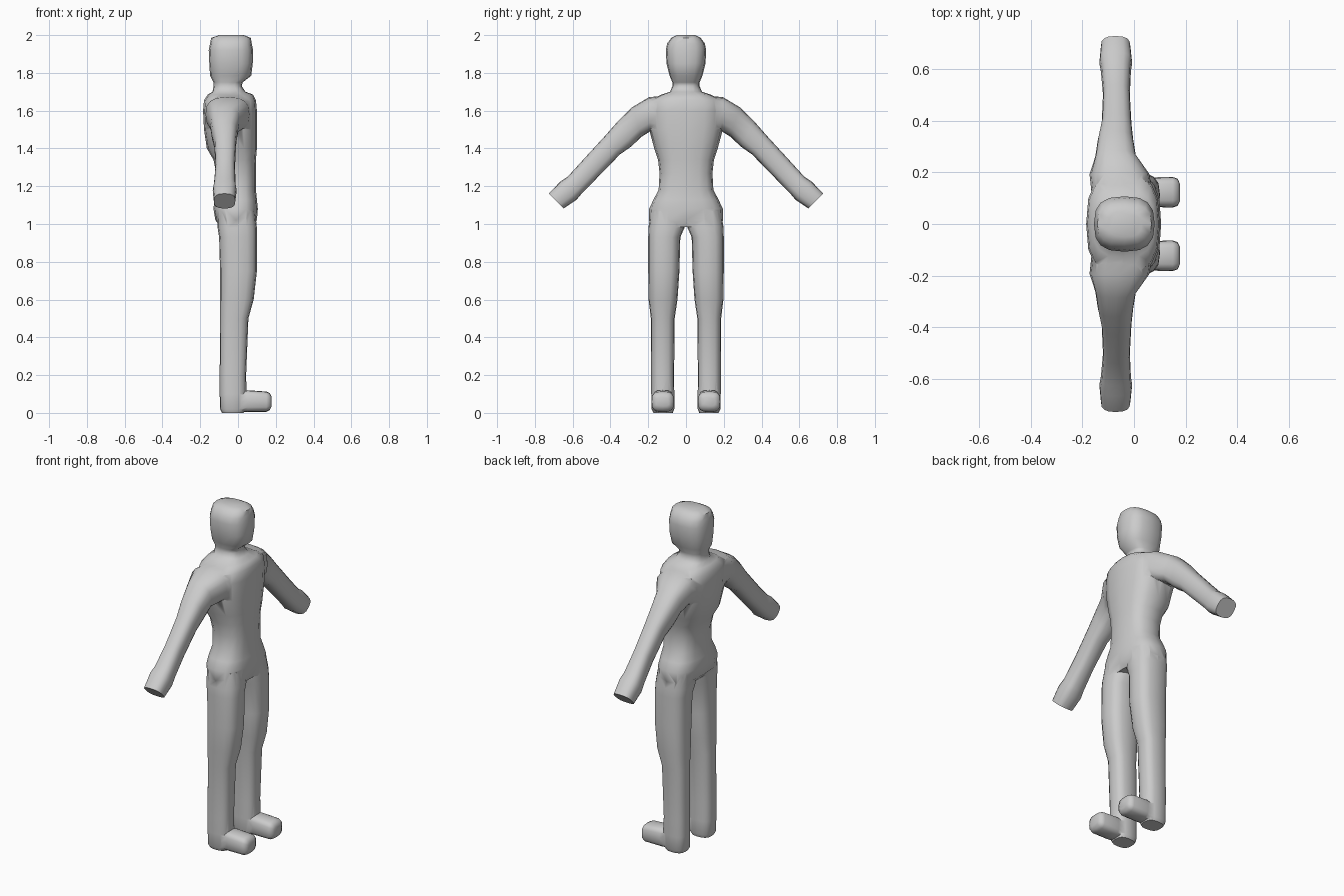
import bpy, bmesh, math
from mathutils import Vector

SIDES = 16
grey = bpy.data.materials.new("plain grey")
grey.diffuse_color = (0.6, 0.6, 0.6, 1)


def ring(center, u, v, power):
    """Rounded-box section spanned by the half axes u and v."""
    pts = []
    for i in range(SIDES):
        a = 2 * math.pi * i / SIDES
        c, s = math.cos(a), math.sin(a)
        pts.append(Vector(center)
                   + Vector(u) * math.copysign(abs(c) ** (2 / power), c)
                   + Vector(v) * math.copysign(abs(s) ** (2 / power), s))
    return pts


def loft(name, rings):
    """Closed skin through a list of sections."""
    bm = bmesh.new()
    loops = [[bm.verts.new(p) for p in r] for r in rings]
    for a, b in zip(loops, loops[1:]):
        for i in range(SIDES):
            j = (i + 1) % SIDES
            bm.faces.new((a[i], a[j], b[j], b[i]))
    bm.faces.new(loops[0])
    bm.faces.new(loops[-1])
    bmesh.ops.recalc_face_normals(bm, faces=bm.faces)
    mesh = bpy.data.meshes.new(name)
    bm.to_mesh(mesh)
    bm.free()
    mesh.materials.append(grey)
    obj = bpy.data.objects.new(name, mesh)
    bpy.context.collection.objects.link(obj)
    return obj


def level(z, x0, x1, y0, y1, power=2.7):
    return ring(((x0 + x1) / 2, (y0 + y1) / 2, z),
                ((x1 - x0) / 2, 0, 0), (0, (y1 - y0) / 2, 0), power)


# Torso, neck and head: height, back x, front x, half width
trunk = [
    (0.985, -0.09, 0.085, 0.17), (1.02, -0.12, 0.10, 0.197),
    (1.08, -0.13, 0.105, 0.195), (1.13, -0.125, 0.10, 0.172),
    (1.18, -0.115, 0.095, 0.145), (1.27, -0.115, 0.095, 0.14),
    (1.34, -0.13, 0.095, 0.148), (1.40, -0.165, 0.10, 0.168),
    (1.50, -0.18, 0.10, 0.195), (1.60, -0.185, 0.10, 0.20),
    (1.655, -0.18, 0.095, 0.192), (1.685, -0.16, 0.08, 0.13),
    (1.70, -0.135, 0.04, 0.085), (1.73, -0.13, 0.02, 0.072),
    (1.75, -0.13, 0.025, 0.072), (1.785, -0.148, 0.07, 0.087),
    (1.85, -0.152, 0.078, 0.103), (1.92, -0.155, 0.08, 0.107),
    (1.955, -0.148, 0.073, 0.10), (1.985, -0.142, 0.068, 0.078),
    (2.0, -0.10, 0.03, 0.05),
]
body = loft("body", [level(z, a, b, -w, w) for z, a, b, w in trunk])

# Arm: top edge y, z, bottom edge y, z, back x, front x
arm = [
    (0.08, 1.68, 0.08, 1.45, -0.16, 0.075),
    (0.195, 1.672, 0.19, 1.49, -0.172, 0.06),
    (0.285, 1.618, 0.235, 1.462, -0.15, 0.008),
    (0.36, 1.545, 0.29, 1.41, -0.14, -0.003),
    (0.43, 1.465, 0.35, 1.368, -0.125, -0.01),
    (0.54, 1.345, 0.46, 1.255, -0.12, -0.016),
    (0.627, 1.25, 0.553, 1.16, -0.128, -0.012),
    (0.665, 1.225, 0.58, 1.128, -0.134, -0.007),
    (0.727, 1.161, 0.648, 1.082, -0.128, -0.014),
]
# Leg: height, back x, front x, inner y, outer y
leg = [
    (1.07, -0.11, 0.09, 0.005, 0.185), (0.98, -0.108, 0.10, 0.008, 0.199),
    (0.93, -0.10, 0.10, 0.03, 0.20), (0.75, -0.095, 0.10, 0.035, 0.20),
    (0.60, -0.095, 0.083, 0.045, 0.198), (0.50, -0.095, 0.055, 0.06, 0.186),
    (0.20, -0.097, 0.043, 0.063, 0.184), (0.10, -0.097, 0.045, 0.062, 0.184),
    (0.02, -0.095, 0.04, 0.062, 0.182), (0.0, -0.085, 0.03, 0.07, 0.172),
]
# Foot: x, inner y, outer y, bottom z, top z
foot = [
    (-0.03, 0.075, 0.172, 0.01, 0.10), (0.05, 0.066, 0.18, 0.004, 0.12),
    (0.15, 0.064, 0.182, 0.006, 0.113), (0.168, 0.07, 0.176, 0.015, 0.105),
    (0.178, 0.09, 0.155, 0.035, 0.085),
]

limbs = []
for s, side in ((1, "left"), (-1, "right")):
    limbs.append(loft(side + "_arm", [
        ring(((x0 + x1) / 2, s * (ty + by) / 2, (tz + bz) / 2),
             ((x1 - x0) / 2, 0, 0), (0, s * (ty - by) / 2, (tz - bz) / 2), 2.7)
        for ty, tz, by, bz, x0, x1 in arm]))
    limbs.append(loft(side + "_leg", [
        level(z, x0, x1, *sorted((s * y0, s * y1)))
        for z, x0, x1, y0, y1 in leg]))
    limbs.append(loft(side + "_foot", [
        ring((x, s * (y0 + y1) / 2, (z0 + z1) / 2),
             (0, (y1 - y0) / 2, 0), (0, 0, (z1 - z0) / 2), 3.2)
        for x, y0, y1, z0, z1 in foot]))

# Fuse the limbs into one skin
bpy.context.view_layer.objects.active = body
for limb in limbs:
    mod = body.modifiers.new("join", 'BOOLEAN')
    mod.operation = 'UNION'
    mod.solver = 'EXACT'
    mod.object = limb
    bpy.ops.object.modifier_apply(modifier=mod.name)
    bpy.data.objects.remove(limb)

body.select_set(True)
bpy.ops.object.shade_smooth_by_angle(angle=math.radians(55))
